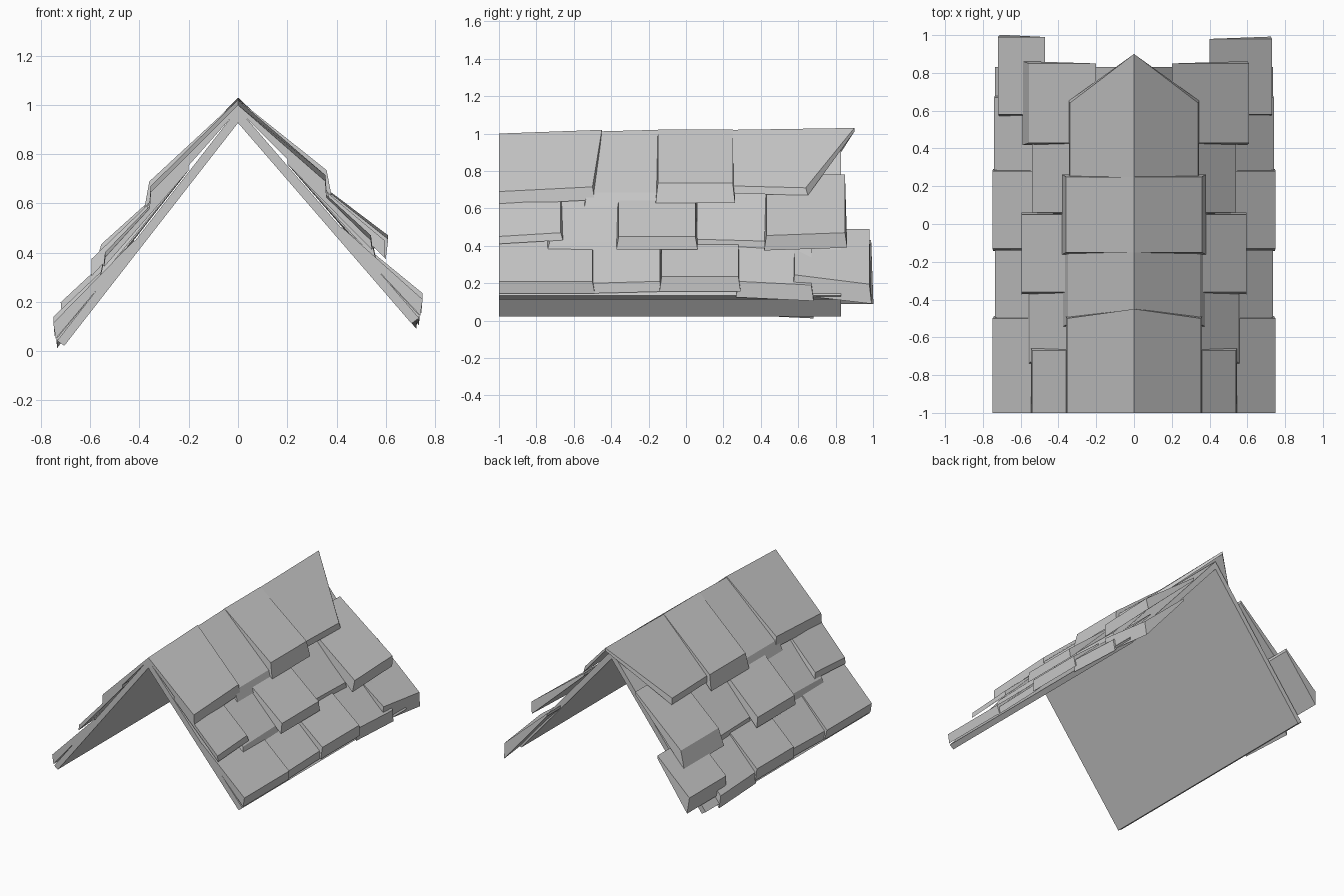
import bpy
import bmesh

cube = bpy.data.objects.get("Cube")
if cube:
    bpy.data.objects.remove(cube, do_unlink=True)

GREY = (0.58, 0.58, 0.58, 1.0)
mat = bpy.data.materials.new("slate grey")
mat.use_nodes = True
mat.diffuse_color = GREY
bsdf = next(n for n in mat.node_tree.nodes if n.type == 'BSDF_PRINCIPLED')
bsdf.inputs["Base Color"].default_value = GREY

SHEAR = 0.127    # extra fall of the -x slope
THIN = 0.02      # thickness of a tile at its upper end
FLARE = 0.012    # spread of a tile at its foot


def left(p):
    """Mirror a point to the -x slope, which is a little steeper."""
    x, y, z = p
    return (-x, y, z - SHEAR * x)


def loft(name, front, back):
    """Closed solid between two matching outlines."""
    bm = bmesh.new()
    f = [bm.verts.new(p) for p in front]
    b = [bm.verts.new(p) for p in back]
    n = len(f)
    for i in range(n):
        j = (i + 1) % n
        bm.faces.new((f[i], f[j], b[j], b[i]))
    for r in (f, b):
        if n == 6:   # gable outline: split into two wings at the ridge
            bm.faces.new((r[0], r[1], r[4], r[5]))
            bm.faces.new((r[1], r[2], r[3], r[4]))
        else:
            bm.faces.new(r)
    bmesh.ops.recalc_face_normals(bm, faces=bm.faces)
    mesh = bpy.data.meshes.new(name)
    bm.to_mesh(mesh)
    bm.free()
    mesh.materials.append(mat)
    obj = bpy.data.objects.new(name, mesh)
    bpy.context.collection.objects.link(obj)


def gable(peak, depth, y_peak, edge, foot, y_edge, flare=0, rise=0):
    """Six-point outline running over the ridge."""
    e = (edge[0], y_edge, edge[1] + rise)
    t = (foot[0], y_edge + flare, foot[1] + rise)
    return [left(e), (0, y_peak, peak), e, t, (0, y_peak, peak - depth), left(t)]


# Roof deck
deck = [gable(0.985, 0.058, y, (0.735, 0.135), (0.705, 0.112), y) for y in (-1, 0.83)]
loft("roof_deck", *deck)

# Ridge tiles: front y, back y, back y at the eave, peak front, peak back, edge, foot, rise
ridge = [
    (-1.00, -0.45, -0.50, 1.00, 1.02, (0.355, 0.69), (0.36, 0.62), 0.025),
    (-0.53, -0.15, -0.15, 1.01, 1.02, (0.350, 0.685), (0.375, 0.61), 0),
    (-0.15, 0.25, 0.25, 1.022, 1.022, (0.360, 0.735), (0.38, 0.63), 0),
    (0.25, 0.90, 0.64, 1.02, 1.03, (0.340, 0.72), (0.345, 0.68), -0.01),
]
for i, (y0, y1, y1e, p0, p1, edge, foot, rise) in enumerate(ridge):
    loft(f"ridge_tile_{i + 1}",
         gable(p0, THIN, y0, edge, foot, y0, -FLARE if i else 0),
         gable(p1, THIN, y1, edge, foot, y1e, FLARE, rise))

# Slope tiles: front y, back y, edge x, edge z, foot x, foot z, rise towards the back
middle = [
    (-1.00, -0.67, 0.540, 0.45, 0.545, 0.41, 0.02),
    (-0.73, -0.36, 0.550, 0.415, 0.560, 0.37, 0.01),
    (-0.36, 0.05, 0.595, 0.45, 0.595, 0.38, 0),
    (0.06, 0.43, 0.540, 0.435, 0.540, 0.38, -0.01),
]
middle_end_right = (0.43, 0.85, 0.610, 0.455, 0.600, 0.375, 0.015)
middle_end_left = (0.43, 0.85, 0.555, 0.505, 0.590, 0.39, 0)
lower = [
    (-1.00, -0.50, 0.750, 0.21, 0.740, 0.145, 0),
    (-0.50, -0.14, 0.735, 0.20, 0.735, 0.145, 0.01),
    (-0.13, 0.28, 0.750, 0.235, 0.745, 0.155, 0),
    (0.28, 0.67, 0.740, 0.21, 0.735, 0.125, -0.02),
]
corner_right = (0.58, 0.98, 0.730, 0.245, 0.725, 0.14, -0.05)
corner_left = (0.58, 0.99, 0.720, 0.29, 0.710, 0.18, 0)


def tile(name, top_x, top_z, data, side=lambda p: p):
    """Wedge tile, thin at the top and thick at the foot."""
    y0, y1, ex, ez, fx, fz, rise = data
    front_flare = 0 if y0 == -1 else -FLARE
    outlines = []
    for y, flare, up in ((y0, front_flare, 0), (y1, FLARE, rise)):
        points = [(top_x, y, top_z), (ex, y, ez + up),
                  (fx, y + flare, fz + up), (top_x, y, top_z - THIN)]
        outlines.append([side(p) for p in points])
    loft(name, *outlines)


for i, data in enumerate(middle):
    tile(f"middle_tile_right_{i + 1}", 0.20, 0.78, data)
    tile(f"middle_tile_left_{i + 1}", 0.20, 0.78, data, left)
for i, data in enumerate(lower):
    tile(f"lower_tile_right_{i + 1}", 0.42, 0.505, data)
    tile(f"lower_tile_left_{i + 1}", 0.42, 0.505, data, left)

# Loose end tiles, set differently on each side
tile("middle_end_tile_right", 0.20, 0.78, middle_end_right)
tile("middle_end_tile_left", 0.20, 0.78, middle_end_left, left)
tile("corner_tile_right", 0.40, 0.49, corner_right)
tile("corner_tile_left", 0.47, 0.49, corner_left, left)
